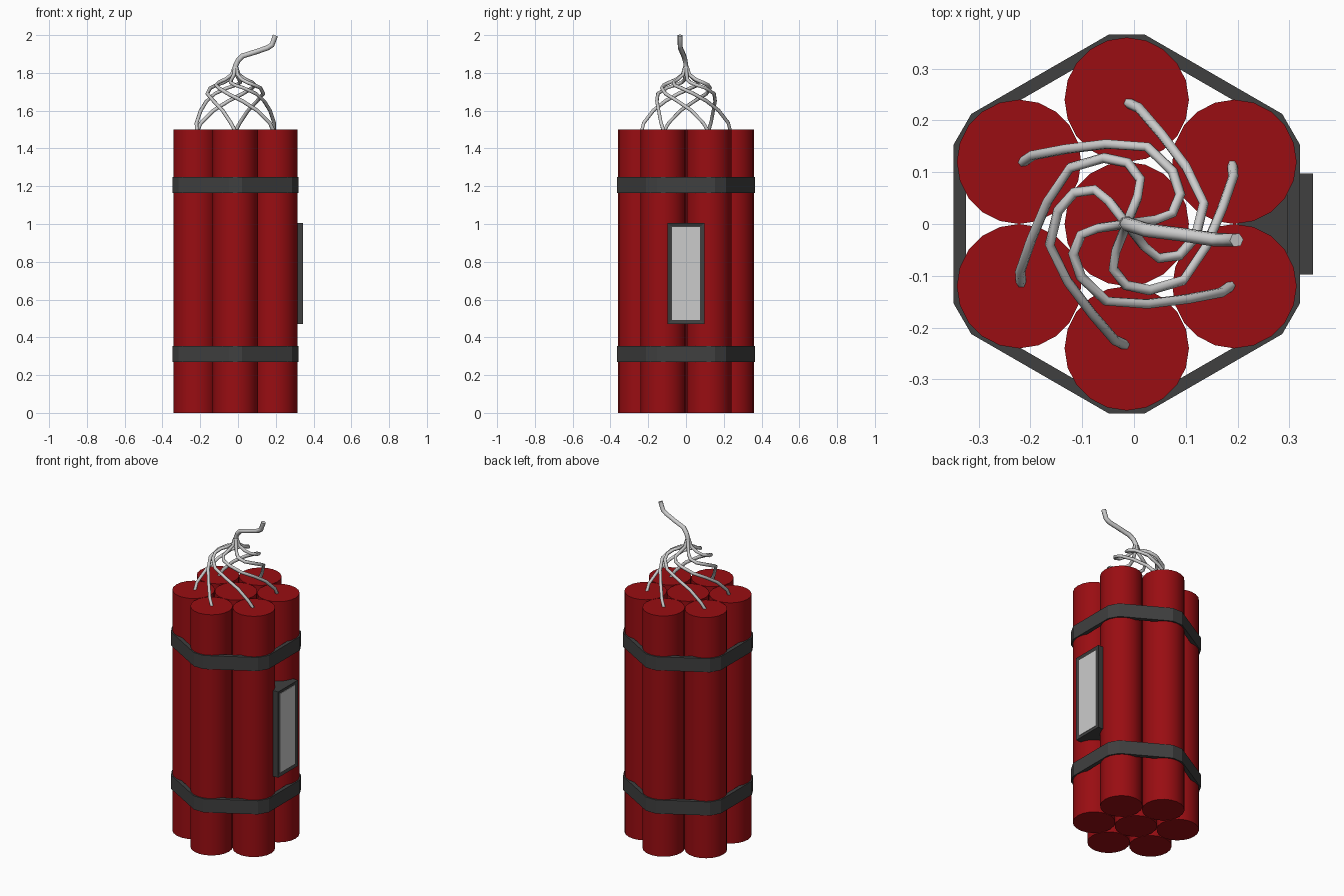
import bpy, bmesh
from math import cos, sin, radians

if "Cube" in bpy.data.objects:
    bpy.data.objects.remove(bpy.data.objects["Cube"])

CX = -0.014            # bundle axis in x
R, RING = 0.12, 0.24   # stick radius, ring radius


def material(name, rgb):
    m = bpy.data.materials.new(name)
    m.diffuse_color = (*rgb, 1)
    m.use_nodes = True
    m.node_tree.nodes["Principled BSDF"].inputs["Base Color"].default_value = m.diffuse_color
    return m


RED = material("red_paper", (0.32, 0.004, 0.006))
DARK = material("dark_grey", (0.05, 0.05, 0.05))


def finish(bm, name, mat=None):
    bmesh.ops.recalc_face_normals(bm, faces=bm.faces)
    me = bpy.data.meshes.new(name)
    bm.to_mesh(me)
    bm.free()
    ob = bpy.data.objects.new(name, me)
    bpy.context.collection.objects.link(ob)
    if mat:
        me.materials.append(mat)
    return ob


def stick(name, x, y):
    bpy.ops.mesh.primitive_cylinder_add(vertices=20, radius=R, depth=1.5, location=(x, y, 0.75))
    ob = bpy.context.object
    ob.name = name
    ob.data.materials.append(RED)
    bpy.ops.object.shade_smooth_by_angle(angle=radians(30))


def strap(name, z0, z1):
    # twelve-sided band: two corners over every outer stick
    bm = bmesh.new()

    def loop(apothem, half, z):
        pts = []
        for k in range(6):
            a = radians(30 + 60 * k)
            for s in (-half, half):
                pts.append(bm.verts.new((CX + apothem * cos(a) - s * sin(a),
                                         apothem * sin(a) + s * cos(a), z)))
        return pts
    # long flats face between sticks, short flats lie on the sticks
    loops = [loop(0.366, 0.034, z0), loop(0.366, 0.034, z1),
             loop(0.338, 0.034, z1), loop(0.338, 0.034, z0)]
    for i in range(4):
        a, b = loops[i], loops[(i + 1) % 4]
        for j in range(12):
            k = (j + 1) % 12
            bm.faces.new((a[j], a[k], b[k], b[j]))
    return finish(bm, name, DARK)


def box(name, lo, hi, mat=None):
    bm = bmesh.new()
    bmesh.ops.create_cube(bm, size=1)
    for v in bm.verts:
        v.co = [l + (c + 0.5) * (h - l) for c, l, h in zip(v.co, lo, hi)]
    return bm if name is None else finish(bm, name, mat)


def cord(name, pts, radius):
    cu = bpy.data.curves.new(name, 'CURVE')
    cu.dimensions = '3D'
    cu.bevel_depth = radius
    cu.bevel_resolution = 1
    cu.use_fill_caps = True
    sp = cu.splines.new('POLY')
    sp.points.add(len(pts) - 1)
    for p, co in zip(sp.points, pts):
        p.co = (*co, 1)
    ob = bpy.data.objects.new(name, cu)
    bpy.context.collection.objects.link(ob)
    bpy.ops.object.select_all(action='DESELECT')
    bpy.context.view_layer.objects.active = ob
    ob.select_set(True)
    bpy.ops.object.convert(target='MESH')
    bpy.ops.object.shade_smooth_by_angle(angle=radians(65))


# Sticks: one in the middle, six around it
stick("stick_centre", CX, 0)
for i in range(6):
    a = radians(30 + 60 * i)
    stick(f"stick_{i + 1}", CX + RING * cos(a), RING * sin(a))

# Straps
strap("strap_lower", 0.27, 0.355)
strap("strap_upper", 1.163, 1.248)

# Timer housing with a shallow recess in its outer face
bm = box(None, (0.20, -0.097, 0.47), (0.345, 0.097, 1.005))
bm.normal_update()
face = max(bm.faces, key=lambda f: f.calc_center_median().x)
bmesh.ops.inset_region(bm, faces=[face], thickness=0.022)
bmesh.ops.translate(bm, verts=face.verts, vec=(-0.006, 0, 0))
finish(bm, "timer_housing", DARK)
box("timer_panel", (0.33, -0.075, 0.492), (0.342, 0.075, 0.983))

# Fuses: (radius, clockwise turn in degrees, height), swirling into the knot
SWIRL = [(0.235, 0, 1.49), (0.225, 6, 1.535), (0.186, 21, 1.60), (0.159, 46, 1.65),
         (0.154, 75, 1.69), (0.135, 101, 1.72), (0.118, 121, 1.735),
         (0.09, 137, 1.75), (0.055, 142, 1.765), (0.02, 142, 1.79), (0.006, 142, 1.83)]
for i in range(6):
    pts = []
    for r, turn, z in SWIRL:
        a = radians(30 + 60 * i - turn)
        pts.append((CX + r * cos(a), r * sin(a), z))
    cord(f"fuse_{i + 1}", pts, 0.010)

# Main fuse leaving the knot
cord("main_fuse", [(CX, 0, 1.79), (-0.014, 0, 1.835), (0.0, -0.004, 1.865), (0.025, -0.012, 1.89),
                   (0.09, -0.02, 1.91), (0.155, -0.03, 1.932), (0.18, -0.031, 1.948),
                   (0.198, -0.031, 1.998)], 0.014)
